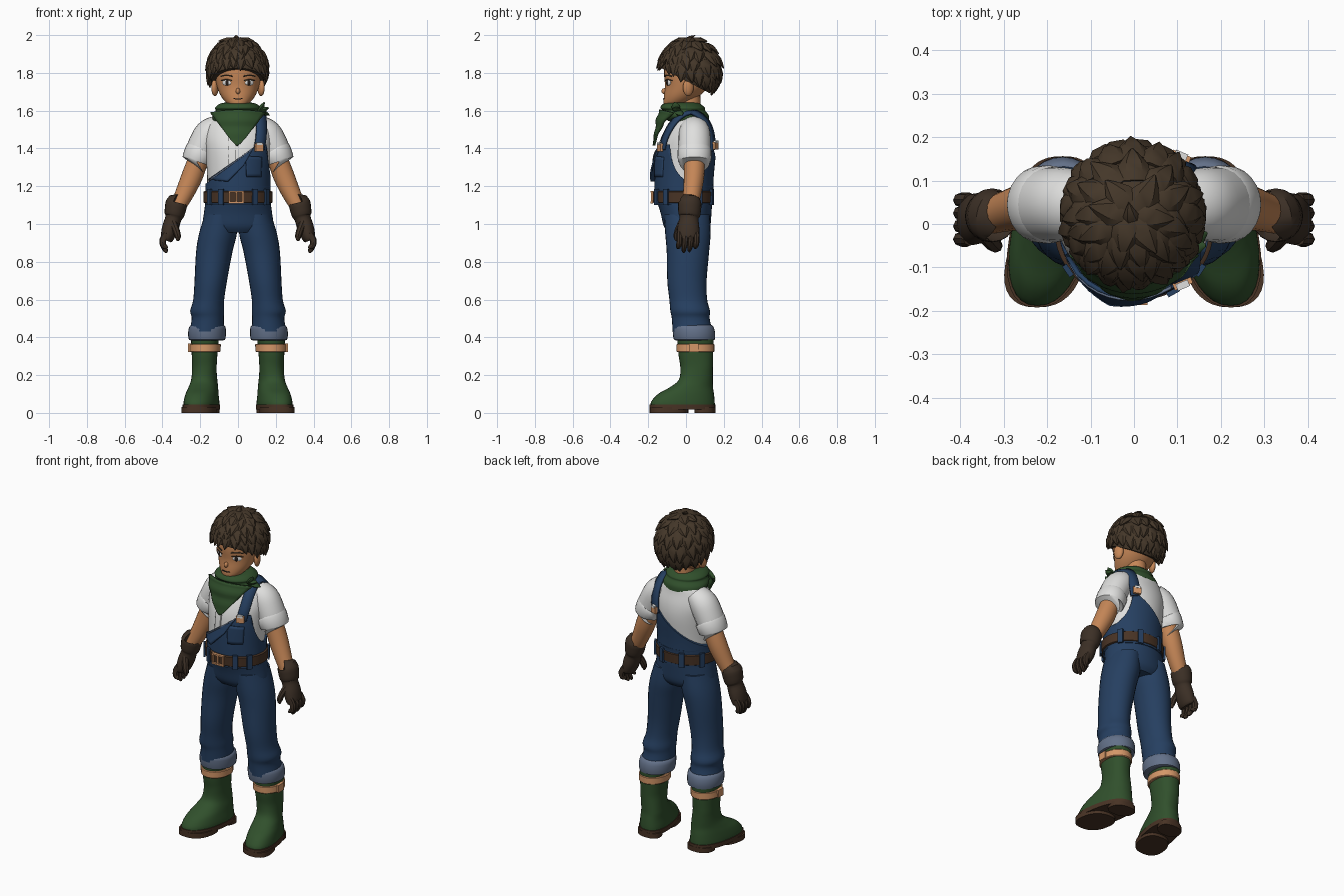
import bpy, bmesh, math, random
from mathutils import Vector, Matrix

if "Cube" in bpy.data.objects:
    bpy.data.objects.remove(bpy.data.objects["Cube"])

random.seed(4)
COL = {"hair_brown": (.058, .038, .022), "skin": (.56, .24, .095), "shirt_white": (.74, .74, .73),
       "denim": (.019, .05, .118), "denim_lining": (.125, .165, .25), "boot_green": (.03, .08, .025),
       "belt_brown": (.065, .033, .018), "glove_brown": (.045, .029, .019), "tan": (.66, .31, .14),
       "eye_dark": (.02, .014, .012)}
MAT = {}
for k, c in COL.items():
    MAT[k] = bpy.data.materials.new(k)
    MAT[k].diffuse_color = (*c, 1)


def make(name, bm, mat):
    bmesh.ops.recalc_face_normals(bm, faces=bm.faces)
    me = bpy.data.meshes.new(name)
    bm.to_mesh(me)
    bm.free()
    me.materials.append(MAT[mat])
    ob = bpy.data.objects.new(name, me)
    bpy.context.collection.objects.link(ob)
    return ob


def spline(rows, sub):
    # Catmull-Rom through rows of numbers
    if sub < 2:
        return [tuple(r) for r in rows]
    p = [rows[0]] + list(rows) + [rows[-1]]
    out = []
    for i in range(1, len(p) - 2):
        for j in range(sub):
            t = j / sub
            out.append(tuple(.5 * (2 * b + (c - a) * t + (2 * a - 5 * b + 4 * c - d) * t * t
                                   + (3 * b - a - 3 * c + d) * t ** 3)
                             for a, b, c, d in zip(*p[i - 1:i + 3])))
    return out + [tuple(rows[-1])]


def sweep(bm, rows, ref=None, sides=24, sub=4, power=2):
    # rows of x, y, z, radius a, radius b; level rings unless a reference direction is given
    rows = spline(rows, sub)
    rings = []
    for i, (x, y, z, ra, rb) in enumerate(rows):
        c = Vector((x, y, z))
        u, v = Vector((1, 0, 0)), Vector((0, 1, 0))
        if ref is not None:
            d = (Vector(rows[min(i + 1, len(rows) - 1)][:3]) - Vector(rows[max(i - 1, 0)][:3])).normalized()
            v = (ref - d * d.dot(ref)).normalized()
            u = d.cross(v)
        ring = []
        for k in range(sides):
            a = 2 * math.pi * k / sides
            cs, sn = math.cos(a), math.sin(a)
            e = 2 / power
            ring.append(bm.verts.new(c + u * ra * math.copysign(abs(cs) ** e, cs)
                                     + v * rb * math.copysign(abs(sn) ** e, sn)))
        rings.append(ring)
    for a, b in zip(rings, rings[1:]):
        for k in range(sides):
            n = (k + 1) % sides
            bm.faces.new((a[k], a[n], b[n], b[k]))
    bm.faces.new(rings[0][::-1])
    bm.faces.new(rings[-1])


def loft(name, mat, rows, **kw):
    bm = bmesh.new()
    sweep(bm, rows, **kw)
    return make(name, bm, mat)


def ball(name, mat, c, r, rot=0):
    bm = bmesh.new()
    m = Matrix.Translation(c) @ Matrix.Rotation(rot, 4, 'Z') @ Matrix.Diagonal((*r, 1))
    bmesh.ops.create_uvsphere(bm, u_segments=16, v_segments=10, radius=1, matrix=m)
    return make(name, bm, mat)


def boxes(name, mat, items):
    bm = bmesh.new()
    for c, s, rot in items:
        m = Matrix.Translation(c) @ Matrix.Rotation(rot, 4, 'Z') @ Matrix.Diagonal((*s, 1))
        bmesh.ops.create_cube(bm, size=1, matrix=m)
    return make(name, bm, mat)


def front_y(rows, x, z):
    rs = spline(rows, 4)
    for a, b in zip(rs, rs[1:]):
        if a[2] <= z <= b[2]:
            t = (z - a[2]) / (b[2] - a[2])
            cy, rx, ry = (a[i] + (b[i] - a[i]) * t for i in (1, 3, 4))
            return cy - ry * math.sqrt(max(.05, 1 - (x / rx) ** 2))
    return 0


def sheet(name, mat, fn, nu, nv, thick):
    # thin grid with solidified thickness
    bm = bmesh.new()
    g = [[bm.verts.new(fn(i / nu, j / nv)) for i in range(nu + 1)] for j in range(nv + 1)]
    for j in range(nv):
        for i in range(nu):
            bm.faces.new((g[j][i], g[j][i + 1], g[j + 1][i + 1], g[j + 1][i]))
    ob = make(name, bm, mat)
    mod = ob.modifiers.new("thickness", 'SOLIDIFY')
    mod.thickness, mod.offset = thick, 0
    return ob


# torso and bib
TORSO = [(0, -.012, 1.1, .165, .145), (0, -.01, 1.24, .163, .146), (0, 0, 1.38, .172, .148),
         (0, .01, 1.46, .178, .133), (0, .02, 1.53, .16, .105), (0, .03, 1.575, .11, .085), (0, .03, 1.61, .06, .06)]
loft("shirt_body", "shirt_white", TORSO, sides=40)
bm = bmesh.new()
sweep(bm, [(x, y, z, a + .01, b + .01) for x, y, z, a, b in TORSO], sides=48)
for co, no in (((0, 0, 1.34), (-.74, 0, 1)), ((0, 0, 1.42), (0, 0, 1))):
    bmesh.ops.bisect_plane(bm, geom=bm.verts[:] + bm.edges[:] + bm.faces[:], plane_co=co,
                           plane_no=Vector(no).normalized(), clear_outer=True)
    bmesh.ops.holes_fill(bm, edges=[e for e in bm.edges if e.is_boundary])
bib = make("overall_bib", bm, "denim")
bm = bmesh.new()
sweep(bm, [(.03, .02, 1.43, .2, .105), (.4, .02, 1.43, .2, .105)], ref=Vector((0, 1, 0)), sides=40, sub=1)
hole = make("armhole_cutter", bm, "denim")
hole.hide_render = True
hole.hide_viewport = False
hole.display_type = 'WIRE'
mod = bib.modifiers.new("armhole", 'BOOLEAN')
mod.object, mod.operation, mod.solver = hole, 'DIFFERENCE', 'EXACT'


def patch(name, mat, corners, off, thick):
    def fn(u, v):
        a, b, c, d = (Vector(p) for p in corners)
        p = a.lerp(b, u).lerp(d.lerp(c, u), v)
        return (p.x, front_y(TORSO, p.x, p.y) - off(u, v), p.y)
    return sheet(name, mat, fn, 10, 6, thick)


patch("folded_flap", "denim", [(-.155, 1.235), (.085, 1.405), (.03, 1.31), (-.055, 1.225)],
      lambda u, v: .014 + .022 * v * (1 - u * .5), .01)
patch("flap_edge", "denim_lining", [(-.155, 1.232), (.085, 1.408), (.087, 1.402), (-.152, 1.226)],
      lambda u, v: .022, .006)
patch("chest_pocket", "denim", [(.04, 1.36), (.125, 1.355), (.12, 1.25), (.045, 1.25)], lambda u, v: .014, .01)
patch("shirt_placket", "shirt_white", [(-.05, 1.54), (-.01, 1.54), (-.01, 1.3), (-.05, 1.27)], lambda u, v: .004, .008)

# shoulder strap running from chest to back
PATH = spline([(.112, -.125, 1.4), (.122, -.11, 1.46), (.124, -.068, 1.535), (.12, -.01, 1.585), (.12, .05, 1.588),
               (.118, .108, 1.54), (.115, .135, 1.47), (.108, .142, 1.39)], 4)
sheet("shoulder_strap", "denim", lambda u, v: (PATH[round(v * 28)][0] + (u - .5) * .052,
      PATH[round(v * 28)][1] + (u - .5) * .02 * (-1 if v > .5 else 1), PATH[round(v * 28)][2] - (u - .5) * .015), 2, 28, .014)
boxes("strap_buckles", "tan", [((.112, -.137, 1.405), (.045, .016, .04), .4), ((.108, .155, 1.415), (.045, .016, .04), -.4)])
boxes("strap_clips", "shirt_white", [((.112, -.141, 1.425), (.03, .016, .014), .4), ((.108, .158, 1.435), (.03, .016, .014), -.4)])

# trousers, belt, buckle
loft("trouser_hips", "denim", [(0, .005, .955, .15, .1), (0, .005, .99, .186, .123), (0, 0, 1.06, .18, .135),
                               (0, -.01, 1.14, .17, .15), (0, -.01, 1.2, .172, .156)], sides=40)
loft("belt", "belt_brown", [(0, -.014, 1.11, .176, .155), (0, -.014, 1.114, .183, .16),
                            (0, -.014, 1.17, .183, .163), (0, -.014, 1.174, .176, .158)], sides=48, sub=1)
boxes("belt_loops", "denim", [((.185 * math.cos(a), -.014 + .163 * math.sin(a), 1.142), (.012, .03, .085), a)
                              for a in (.55, 1.2, 1.94, 2.6, 3.75, 4.2, 5.22, 5.68)])
boxes("belt_buckle", "tan", [((-.01, -.181, 1.142 + s * .028), (.08, .012, .009), 0) for s in (-1, 1)] +
      [((-.01 + s * .037, -.18, 1.142), (.009, .012, .06), 0) for s in (-1, 0, 1)])

for s, side in ((-1, "left"), (1, "right")):
    def rows(*r):
        return [(q[0] * s, *q[1:]) for q in r]
    # leg and turned-up cuff
    loft(side + "_trouser_leg", "denim", rows(
        (.09, .005, 1.05, .085, .12), (.106, .01, .95, .1, .12), (.126, .01, .85, .096, .112), (.144, .005, .7, .086, .104),
        (.155, .012, .6, .082, .1), (.163, .022, .54, .09, .105), (.16, .025, .5, .085, .1), (.165, .035, .43, .092, .106)), sides=28)
    loft(side + "_trouser_cuff", "denim_lining", rows(
        (.164, .044, .385, .08, .09), (.164, .044, .388, .096, .108), (.164, .042, .425, .1, .112),
        (.162, .038, .455, .096, .108), (.162, .036, .465, .085, .1)), sides=28, sub=2)
    # boot with outward-turned foot
    bm = bmesh.new()
    sweep(bm, rows((.182, -.018, .03, .088, .17), (.182, -.016, .06, .088, .168), (.182, 0, .1, .082, .148),
                   (.18, .028, .135, .075, .115), (.179, .052, .175, .068, .09), (.178, .056, .24, .065, .086),
                   (.177, .052, .31, .068, .092), (.175, .05, .4, .074, .096)), sides=32, power=2.3)
    boot = make(side + "_boot", bm, "boot_green")
    bm = bmesh.new()
    for cy, ry, z0, z1, rx in ((-.018, .174, .018, .045, .092), (-.09, .102, 0, .03, .09), (.1, .056, 0, .03, .074)):
        sweep(bm, rows((.182, cy, z0, rx, ry), (.182, cy, z1, rx, ry)), sides=32, sub=1, power=2.4)
    sole = make(side + "_boot_sole", bm, "belt_brown")
    for ob in (boot, sole):
        for v in ob.data.vertices:
            v.co.x -= s * .17 * (v.co.y - .05) * min(1, max(0, (.24 - v.co.z) / .1))
    loft(side + "_boot_strap", "tan", rows((.176, .05, .322, .08, .096), (.176, .05, .326, .084, .1),
                                           (.175, .05, .362, .084, .1), (.175, .05, .366, .08, .096)), sides=28, sub=1)
    boxes(side + "_strap_tab", "tan", [((s * .255, .04, .345), (.022, .05, .045), 0)])
    # sleeve with rolled hem, arm
    Y = Vector((0, 1, 0))
    bm = bmesh.new()
    sweep(bm, rows((.1, .04, 1.52, .06, .07), (.15, .045, 1.48, .078, .083), (.19, .045, 1.41, .078, .085),
                   (.216, .045, 1.345, .074, .082)), ref=Y)
    sweep(bm, rows((.192, .045, 1.395, .076, .083), (.196, .045, 1.388, .083, .09), (.217, .045, 1.337, .081, .088),
                   (.219, .045, 1.331, .074, .082)), ref=Y, sub=2)
    make(side + "_sleeve", bm, "shirt_white")
    loft(side + "_forearm", "skin", rows((.2, .045, 1.37, .052, .055), (.24, .043, 1.26, .056, .054),
                                         (.284, .032, 1.16, .049, .048), (.325, .02, 1.08, .04, .042)), ref=Y, sides=20)
    # glove with cuff, fingers and thumb
    bm = bmesh.new()
    sweep(bm, rows((.324, .02, 1.115, .05, .055), (.326, .02, 1.108, .058, .062), (.337, .018, 1.05, .053, .058),
                   (.342, .016, 1.03, .043, .05), (.358, .013, .98, .044, .058), (.374, .01, .93, .036, .058),
                   (.38, .01, .915, .028, .05)), ref=Y, sides=20, sub=3)
    for i, low in enumerate((.878, .858, .862, .88)):
        y = -.034 + i * .03
        sweep(bm, rows((.378, y, .95, .018, .016), (.398, y, .915, .019, .016), (.395, y - .004, .885, .016, .015),
                       (.382, y - .008, low, .012, .011), (.376, y - .009, low - .01, .004, .004)), ref=Y, sides=8, sub=2)
    sweep(bm, rows((.345, -.02, 1.01, .02, .02), (.327, -.042, .965, .019, .019), (.318, -.05, .93, .016, .016),
                   (.32, -.05, .91, .005, .005)), ref=Y, sides=8, sub=2)
    make(side + "_glove", bm, "glove_brown")

# neck, head
loft("neck", "skin", [(0, .02, 1.52, .06, .06), (0, .015, 1.7, .055, .06)], sub=1)
HEAD = [(0, -.07, 1.615, .022, .03), (0, -.058, 1.635, .055, .06), (0, -.025, 1.675, .089, .092), (0, .005, 1.73, .112, .116),
        (0, .02, 1.8, .124, .136), (0, .025, 1.88, .118, .132), (0, .02, 1.94, .085, .1), (0, .02, 1.96, .04, .05)]
loft("head", "skin", HEAD, sides=36)
ball("nose", "skin", (0, -.114, 1.703), (.012, .016, .016))
for s, side in ((-1, "left"), (1, "right")):
    ball(side + "_ear", "skin", (s * .122, .012, 1.722), (.018, .03, .045), s * .35)
    x, z = s * .06, 1.748
    y = front_y(HEAD, x, z)
    ball(side + "_eye_white", "shirt_white", (x, y + .001, z), (.026, .006, .015), s * .5)
    ball(side + "_iris", "eye_dark", (x - s * .003, y - .003, z), (.012, .006, .015), s * .5)
    bm = bmesh.new()
    for dz, r, w in ((.017, .003, .028), (.04, .0045, .03)):
        pts = [(x + s * w * k, front_y(HEAD, x + s * w * k, z + dz) - .001, z + dz - .006 * k * k, r, r) for k in (-1, 0, 1)]
        sweep(bm, pts, ref=Vector((0, 0, 1)), sides=6, sub=3)
    make(side + "_lash_and_brow", bm, "hair_brown")
loft("mouth", "eye_dark", [(x, front_y(HEAD, x, 1.662) - .001, 1.662 + 4 * x * x, .003, .003)
                           for x in (-.024, -.01, .01, .024)], ref=Vector((0, 0, 1)), sides=6)

# hair cap with overlapping pointed locks
CEN, RAD = Vector((-.003, .022, 1.815)), (.15, .155, .163)


def scalp(az, t, k):
    return CEN + k * Vector((RAD[0] * math.sin(t) * math.cos(az), RAD[1] * math.sin(t) * math.sin(az), RAD[2] * math.cos(t)))


bm = bmesh.new()
bmesh.ops.create_uvsphere(bm, u_segments=32, v_segments=20, radius=1, matrix=Matrix.Translation(CEN) @ Matrix.Diagonal((*RAD, 1)))
bmesh.ops.bisect_plane(bm, geom=bm.verts[:] + bm.edges[:] + bm.faces[:], plane_co=(0, -.13, 1.825),
                       plane_no=Vector((0, .52, 1)).normalized(), clear_inner=True)
bmesh.ops.holes_fill(bm, edges=[e for e in bm.edges if e.is_boundary])
for i, n in enumerate((6, 11, 16, 20, 22)):
    for k in range(n):
        az = 2 * math.pi * (k + .5 * (i % 2) + random.uniform(-.2, .2)) / n
        end = 1.97 + .4 * math.sin(az) + random.uniform(-.06, .06)
        t = .08 + (end - .63) * i / 4
        tw = random.uniform(-.1, .16) * (1.3 if i < 2 else .7)
        pts = [(*scalp(az, t, .95), .04, .016), (*scalp(az + tw * .5, t + .28, 1.03), .034, .018),
               (*scalp(az + tw, t + .55, random.uniform(1.09, 1.17)), .002, .002)]
        sweep(bm, pts, ref=scalp(az, t + .28, 1) - CEN, sides=6, sub=2)
sweep(bm, [(0, .0, 1.955, .03, .02), (-.008, .02, 1.985, .018, .012), (-.012, .05, 1.999, .001, .001)],
      ref=Vector((0, 0, 1)), sides=6, sub=2)
make("hair", bm, "hair_brown")

# neckerchief: rolled collar, front triangle, side knot
loft("neckerchief_collar", "boot_green", [(0, .015, 1.545, .135, .108), (0, 0, 1.575, .135, .12), (0, -.01, 1.6, .118, .112),
     (0, -.018, 1.615, .122, .118), (0, -.022, 1.635, .1, .1), (0, -.015, 1.642, .075, .08)], sides=32)


def scarf(u, v):
    x = (u * 2 - 1) * (.005 + .14 * (1 - v) ** .85)
    return (x - .004 * v, -.135 - .035 * v ** .7 + 3.2 * x * x + .006 * math.sin(v * 16) * (1 - v), 1.605 - .19 * v + 1.2 * x * x * (v - .6))


sheet("neckerchief_front", "boot_green", scarf, 14, 14, .014)
bm = bmesh.new()
for tip in ((.165, -.05, 1.615), (.168, -.02, 1.575), (.14, -.06, 1.645)):
    mid = Vector((.115, -.05, 1.6)).lerp(Vector(tip), .55)
    sweep(bm, [(.11, -.05, 1.6, .012, .018), (*mid, .012, .022), (*tip, .002, .003)], ref=Y, sides=8, sub=3)
make("neckerchief_knot", bm, "boot_green")

# smooth shading with sharp edges kept
for ob in bpy.context.scene.objects:
    ob.select_set(True)
    bpy.context.view_layer.objects.active = ob
bpy.ops.object.shade_smooth_by_angle(angle=math.radians(40))

for m in bpy.data.materials:
    if m.users and not m.is_grease_pencil:
        m.use_nodes = True
        m.node_tree.nodes["Principled BSDF"].inputs["Base Color"].default_value = m.diffuse_color
